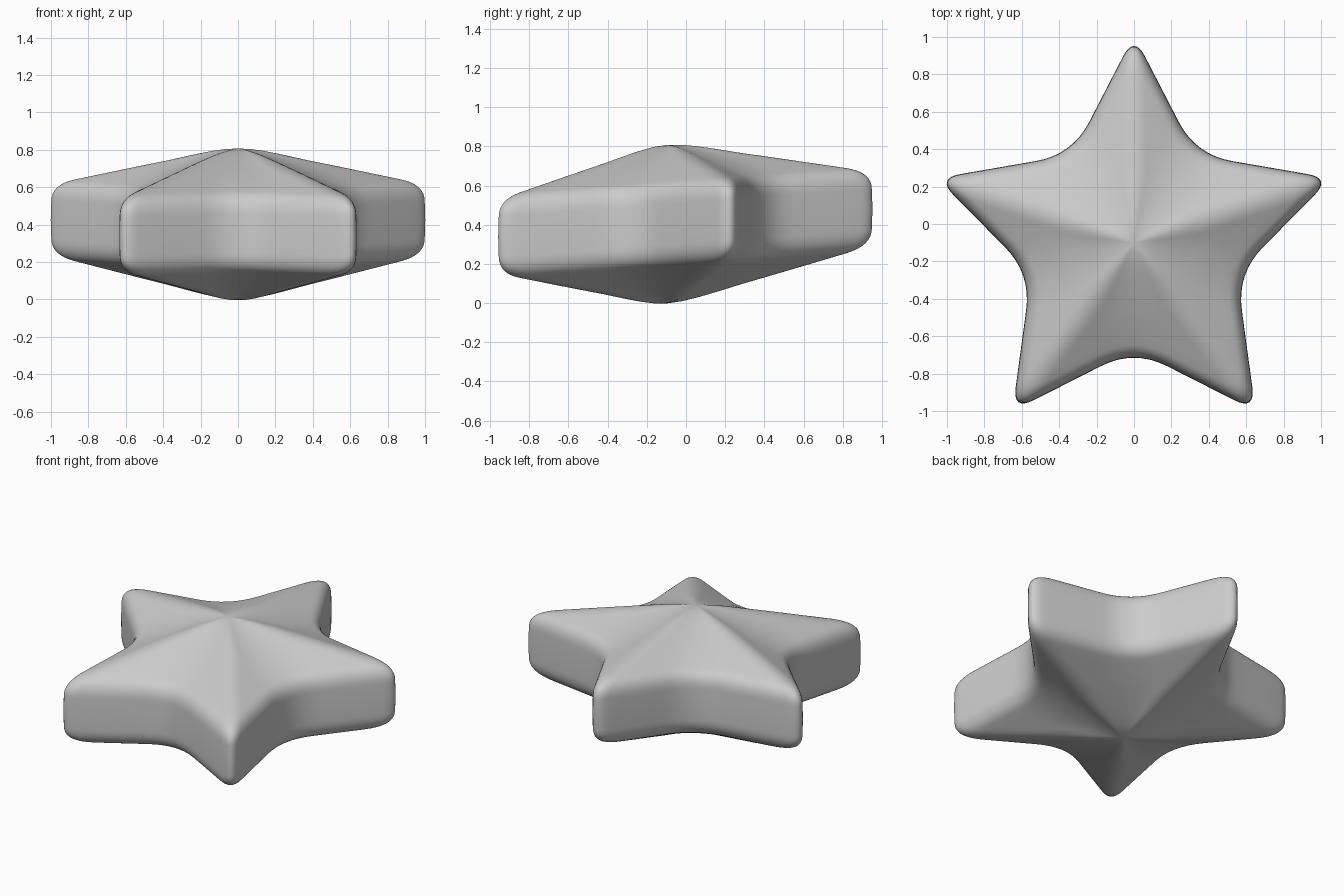
import bpy
import bmesh
from mathutils import Vector

cube = bpy.data.objects.get("Cube")
if cube:
    bpy.data.objects.remove(cube, do_unlink=True)

CENTRE = Vector((0, -0.1))
TILT = 0.075        # the star leans up toward the back
MID = 0.41          # height of the middle plane at y = 0
TIP_CUT, VALLEY_CUT = 0.13, 0.2

# Sharp star corners, alternating tip and valley
right_side = [(0.33, 0.37), (1.055, 0.245), (0.55, -0.265), (0.65, -1.0)]
left_side = [(-x, y) for x, y in reversed(right_side)]
corners = [Vector(p) - CENTRE for p in
           [(0, 1.01)] + right_side + [(0, -0.67)] + left_side]


def bezier(a, b, c, u):
    return a * (1 - u) ** 2 + b * 2 * u * (1 - u) + c * u * u


def outline(t, steps=8):
    """Star outline at scale t, with corners that soften toward the middle."""
    arcs = []
    for i, c in enumerate(corners):
        before, after = corners[i - 1], corners[(i + 1) % len(corners)]
        cut = min((VALLEY_CUT if i % 2 else TIP_CUT) / t, 0.33)
        a = c + (before - c).normalized() * cut
        b = c + (after - c).normalized() * cut
        arcs.append([bezier(a, c, b, k / steps) for k in range(steps + 1)])
    points = []
    for i, arc in enumerate(arcs):
        following = arcs[(i + 1) % len(arcs)][0]
        points += arc + [arc[-1].lerp(following, k / 4) for k in (1, 2, 3)]
    return [p * t + CENTRE for p in points]


def half_height(t):
    """Cone with a rounded peak."""
    return 0.44 - 0.25 * (t * t + 0.02) ** 0.5


# Half profile from the peak to the side wall: scale and height
profile = [Vector((t, half_height(t))) for t in [k * 0.08 for k in range(1, 11)]]
start, edge, wall = (Vector((0.88, half_height(0.88))),
                     Vector((0.997, half_height(1))), Vector((0.997, 0.1)))
profile += [bezier(start, edge, wall, k / 8) for k in range(9)]
profile.append(Vector((1, 0)))
full = profile + [Vector((p.x, -p.y)) for p in reversed(profile[:-1])]

# Loft the rings into one closed body
bm = bmesh.new()
rings = [[bm.verts.new((p.x, p.y, MID + TILT * p.y + h)) for p in outline(t)]
         for t, h in full]
n = len(rings[0])
for upper, lower in zip(rings, rings[1:]):
    for i in range(n):
        j = (i + 1) % n
        bm.faces.new((upper[i], upper[j], lower[j], lower[i]))
for ring, side in ((rings[0], 1), (rings[-1], -1)):
    z = MID + TILT * CENTRE.y + side * half_height(0)
    peak = bm.verts.new((CENTRE.x, CENTRE.y, z))
    for i in range(n):
        bm.faces.new((peak, ring[i], ring[(i + 1) % n]))
bmesh.ops.recalc_face_normals(bm, faces=bm.faces)
for face in bm.faces:
    face.smooth = True
mesh = bpy.data.meshes.new("star_body")
bm.to_mesh(mesh)
bm.free()
star = bpy.data.objects.new("star_body", mesh)
bpy.context.collection.objects.link(star)

# Plain grey
grey = bpy.data.materials.new("plain_grey")
grey.use_nodes = True
colour = (0.6, 0.6, 0.6, 1)
grey.diffuse_color = colour
grey.node_tree.nodes["Principled BSDF"].inputs["Base Color"].default_value = colour
mesh.materials.append(grey)
